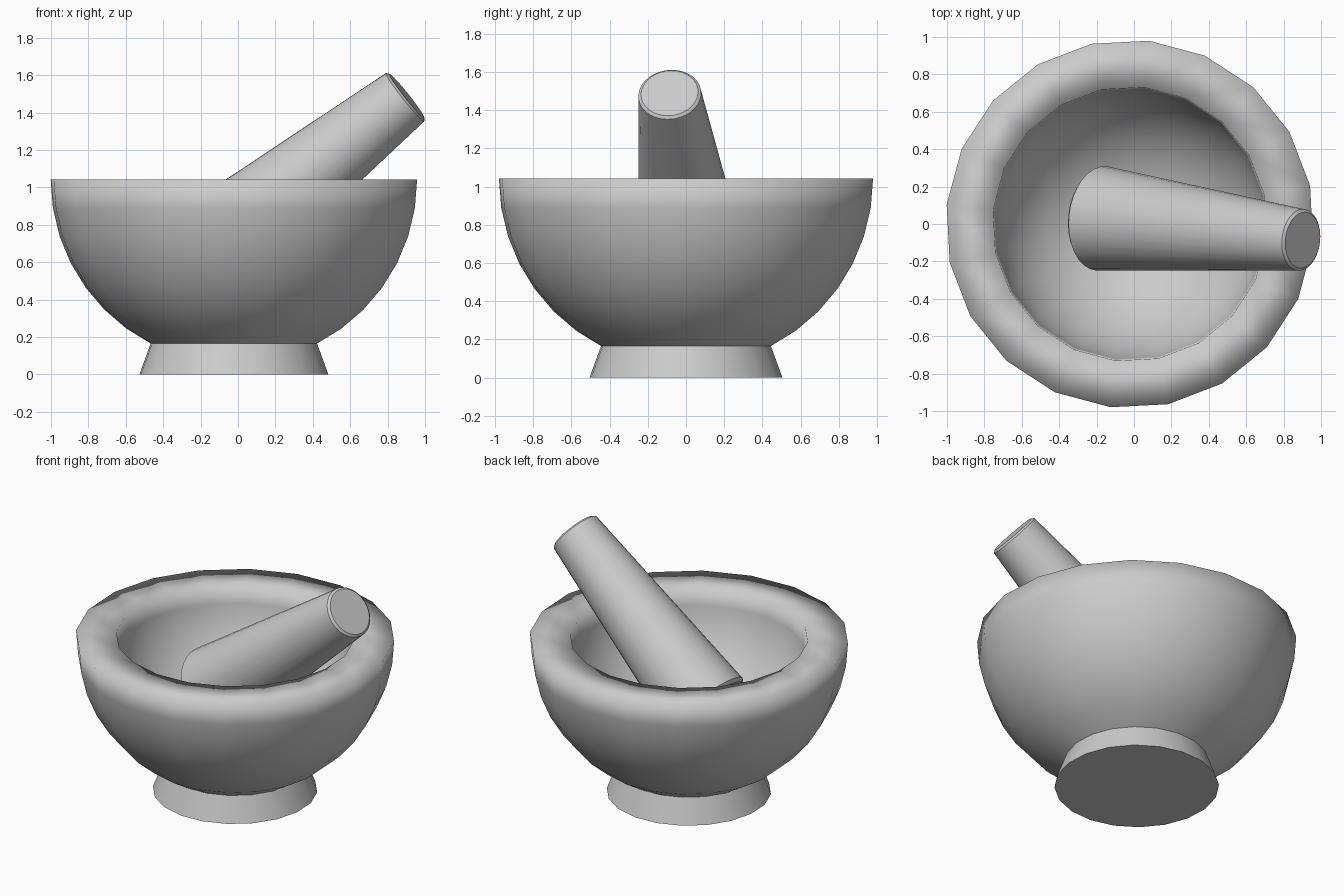
import bpy, bmesh
from math import sin, cos, radians, tau
from mathutils import Vector

if "Cube" in bpy.data.objects:
    bpy.data.objects.remove(bpy.data.objects["Cube"])

CX = -0.022      # bowl axis offset
RIM_Z = 1.043
SIDES = 20


def lathe(name, profile, sides, start=0.0):
    """Revolve (radius, z) points about z; a radius of 0 makes a pole."""
    bm = bmesh.new()
    rings = []
    for r, z in profile:
        if r < 1e-6:
            rings.append([bm.verts.new((0, 0, z))])
        else:
            rings.append([bm.verts.new((r * cos(start + tau * i / sides),
                                        r * sin(start + tau * i / sides), z))
                          for i in range(sides)])
    for a, b in zip(rings, rings[1:]):
        for i in range(sides):
            j = (i + 1) % sides
            if len(a) == 1:
                bm.faces.new((a[0], b[j], b[i]))
            elif len(b) == 1:
                bm.faces.new((a[i], a[j], b[0]))
            else:
                bm.faces.new((a[i], a[j], b[j], b[i]))
    # flat caps merge their fan of triangles into one face
    bmesh.ops.dissolve_limit(bm, angle_limit=radians(0.05),
                             verts=bm.verts[:], edges=bm.edges[:])
    mesh = bpy.data.meshes.new(name)
    bm.to_mesh(mesh)
    bm.free()
    obj = bpy.data.objects.new(name, mesh)
    bpy.context.collection.objects.link(obj)
    return obj


def smooth_by_angle(obj, angle):
    bpy.ops.object.select_all(action='DESELECT')
    obj.select_set(True)
    bpy.context.view_layer.objects.active = obj
    bpy.ops.object.shade_smooth_by_angle(angle=radians(angle))


def arc(radius, steps):
    """Hemisphere profile in 9 degree steps, from the rim downwards."""
    return [(radius * cos(radians(9 * i)), RIM_Z - radius * sin(radians(9 * i)))
            for i in steps]


# Bowl: outer shell, flat rim and round hollow, smooth right over the rim
bowl = lathe("bowl", arc(0.985, range(7, -1, -1)) + arc(0.735, range(0, 11)),
             SIDES, radians(12))
bowl.location.x = CX
bowl.data.polygons.foreach_set("use_smooth", [True] * len(bowl.data.polygons))

# Foot: flared ring with flat underside
foot = lathe("foot", [(0, 0), (0.508, 0), (0.447, 0.166)], SIDES, radians(12))
foot.location.x = CX
smooth_by_angle(foot, 30)

# Pestle: tapered rod with narrow bevels at both ends, leaning on the rim
low, high = Vector((-0.175, 0.03, 0.635)), Vector((0.893, -0.085, 1.482))
axis = high - low
length = axis.length
pestle = lathe("pestle", [(0, -0.02), (0.26, -0.02), (0.28, 0),
                          (0.165, length), (0.15, length + 0.012),
                          (0, length + 0.012)], 32)
pestle.rotation_mode = 'QUATERNION'
pestle.rotation_quaternion = axis.to_track_quat('Z', 'Y')
pestle.location = low
smooth_by_angle(pestle, 30)
